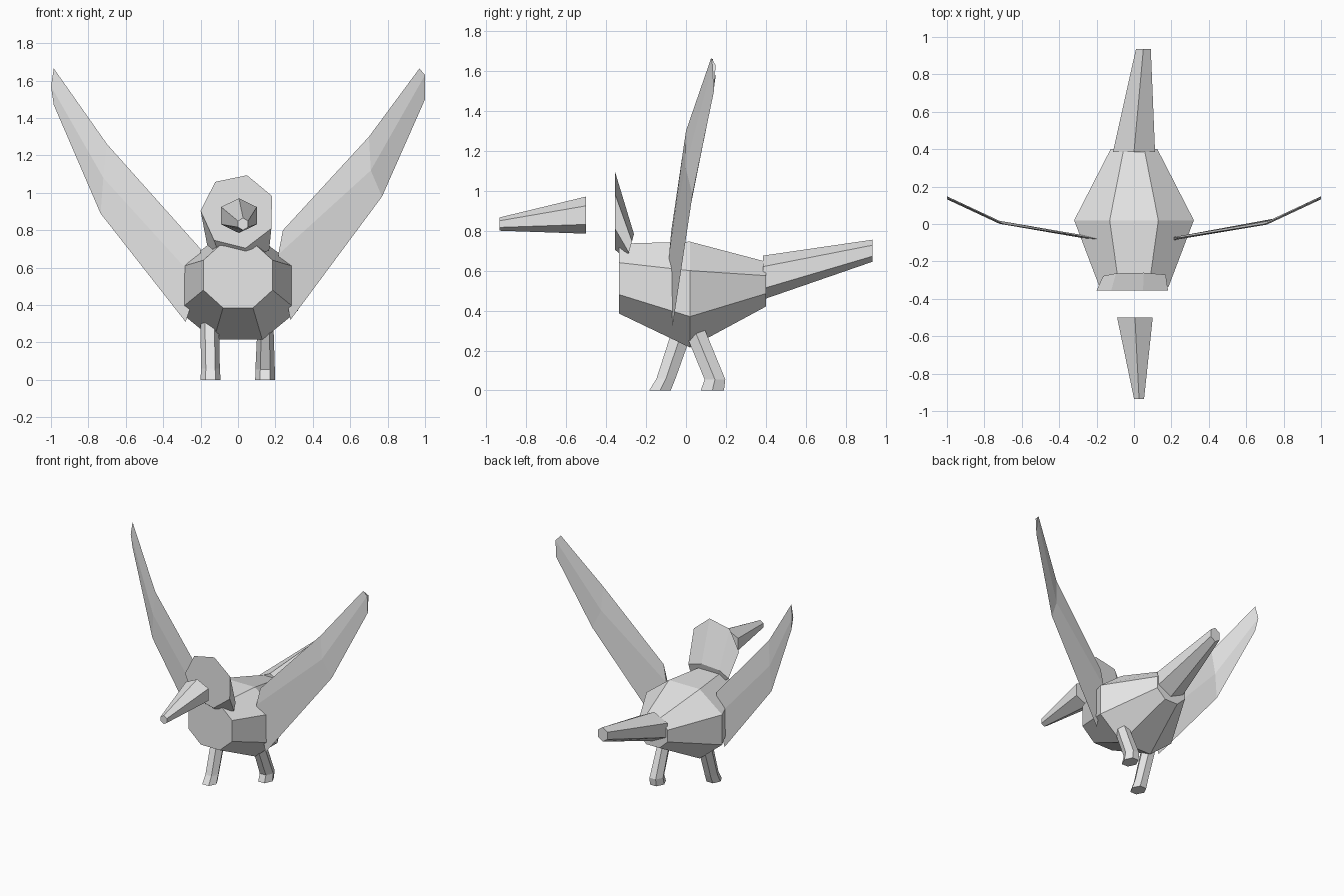
import bpy
import bmesh
from math import sin, cos, radians, pi
from mathutils import Vector

default = bpy.data.objects.get("Cube")
if default:
    bpy.data.objects.remove(default, do_unlink=True)

grey = bpy.data.materials.new("pale_grey")
grey.use_nodes = True
COLOUR = (0.8, 0.8, 0.8, 1)
grey.diffuse_color = COLOUR
for node in grey.node_tree.nodes:
    if node.type == "BSDF_PRINCIPLED":
        node.inputs["Base Color"].default_value = COLOUR


def loft(name, rings):
    """Bridge matching rings of points with quads and cap both ends."""
    bm = bmesh.new()
    loops = [[bm.verts.new(p) for p in ring] for ring in rings]
    n = len(loops[0])
    for a, b in zip(loops, loops[1:]):
        for i in range(n):
            j = (i + 1) % n
            bm.faces.new((a[i], a[j], b[j], b[i]))
    bm.faces.new(loops[0])
    bm.faces.new(loops[-1])
    bmesh.ops.recalc_face_normals(bm, faces=bm.faces)
    mesh = bpy.data.meshes.new(name)
    bm.to_mesh(mesh)
    bm.free()
    mesh.materials.append(grey)
    obj = bpy.data.objects.new(name, mesh)
    bpy.context.collection.objects.link(obj)
    return obj


def upright_ring(centre, rx, rz, sides=6, start=90, lean=0):
    """Ring facing along y; lean pushes its top backwards."""
    c = Vector(centre)
    ring = []
    for i in range(sides):
        a = radians(start) + i * 2 * pi / sides
        ring.append(c + Vector((rx * cos(a), lean * sin(a), rz * sin(a))))
    return ring


def flat_ring(centre, rx, ry, sides=6):
    c = Vector(centre)
    angles = [i * 2 * pi / sides for i in range(sides)]
    return [c + Vector((rx * cos(a), ry * sin(a), 0)) for a in angles]


def body_ring(y, top_x, side_x, z1, z2, z3, z4):
    """Eight-sided section, symmetric in x."""
    half = [(top_x, z1), (side_x, z2), (side_x, z3), (top_x, z4)]
    return ([(x, y, z) for x, z in half]
            + [(-x, y, z) for x, z in reversed(half)])


# Body
loft("body", [
    body_ring(-0.335, 0.08, 0.185, 0.385, 0.48, 0.64, 0.735),
    body_ring(0.02, 0.13, 0.32, 0.215, 0.37, 0.60, 0.745),
    body_ring(0.40, 0.055, 0.125, 0.42, 0.485, 0.575, 0.645),
])

# Head: flat seven-sided face tapering back to the neck
loft("head", [
    upright_ring((0, -0.355, 0.90), 0.2, 0.2, 7, 76),
    upright_ring((0.01, -0.278, 0.72), 0.175, 0.065, 7, 76, 0.018),
])

# Beak, standing clear of the face
loft("beak", [
    upright_ring((0.005, -0.50, 0.878), 0.11, 0.093),
    upright_ring((0.027, -0.935, 0.833), 0.031, 0.033),
])

# Tail
loft("tail", [
    upright_ring((0, 0.385, 0.565), 0.13, 0.11),
    upright_ring((0.05, 0.935, 0.70), 0.046, 0.055),
])


# Wings: thin lens sections given as top, middle and bottom points
def wing_depth(x):
    x = abs(x)
    if x < 0.7:
        return -0.08 + (x - 0.2) * 0.16
    return (x - 0.7) * 0.467


def wing(name, side, stations):
    rings = []
    for top, mid, low in stations:
        points = []
        for (x, z), offset in ((top, 0), (mid, 0.008), (low, 0), (mid, -0.008)):
            points.append((side * x, wing_depth(x) + offset, z))
        rings.append(points)
    loft(name, rings)


wing("left_wing", 1, [
    ((0.24, 0.80), (0.215, 0.67), (0.28, 0.32)),
    ((0.70, 1.30), (0.71, 1.12), (0.77, 0.98)),
    ((0.97, 1.665), (1.0, 1.63), (1.0, 1.50)),
])
wing("right_wing", -1, [
    ((0.20, 0.70), (0.21, 0.52), (0.28, 0.31)),
    ((0.70, 1.26), (0.72, 1.08), (0.735, 0.89)),
    ((0.985, 1.665), (1.0, 1.57), (0.985, 1.47)),
])

# Legs in mid-stride, each with a short bent foot
loft("left_leg", [
    flat_ring((0.147, 0.04, 0.31), 0.042, 0.06),
    flat_ring((0.145, 0.145, 0.055), 0.052, 0.06),
    flat_ring((0.145, 0.132, 0), 0.053, 0.067),
])
loft("right_leg", [
    flat_ring((-0.152, -0.015, 0.31), 0.05, 0.06),
    flat_ring((-0.147, -0.10, 0.06), 0.05, 0.055),
    flat_ring((-0.147, -0.13, 0), 0.054, 0.062),
])
